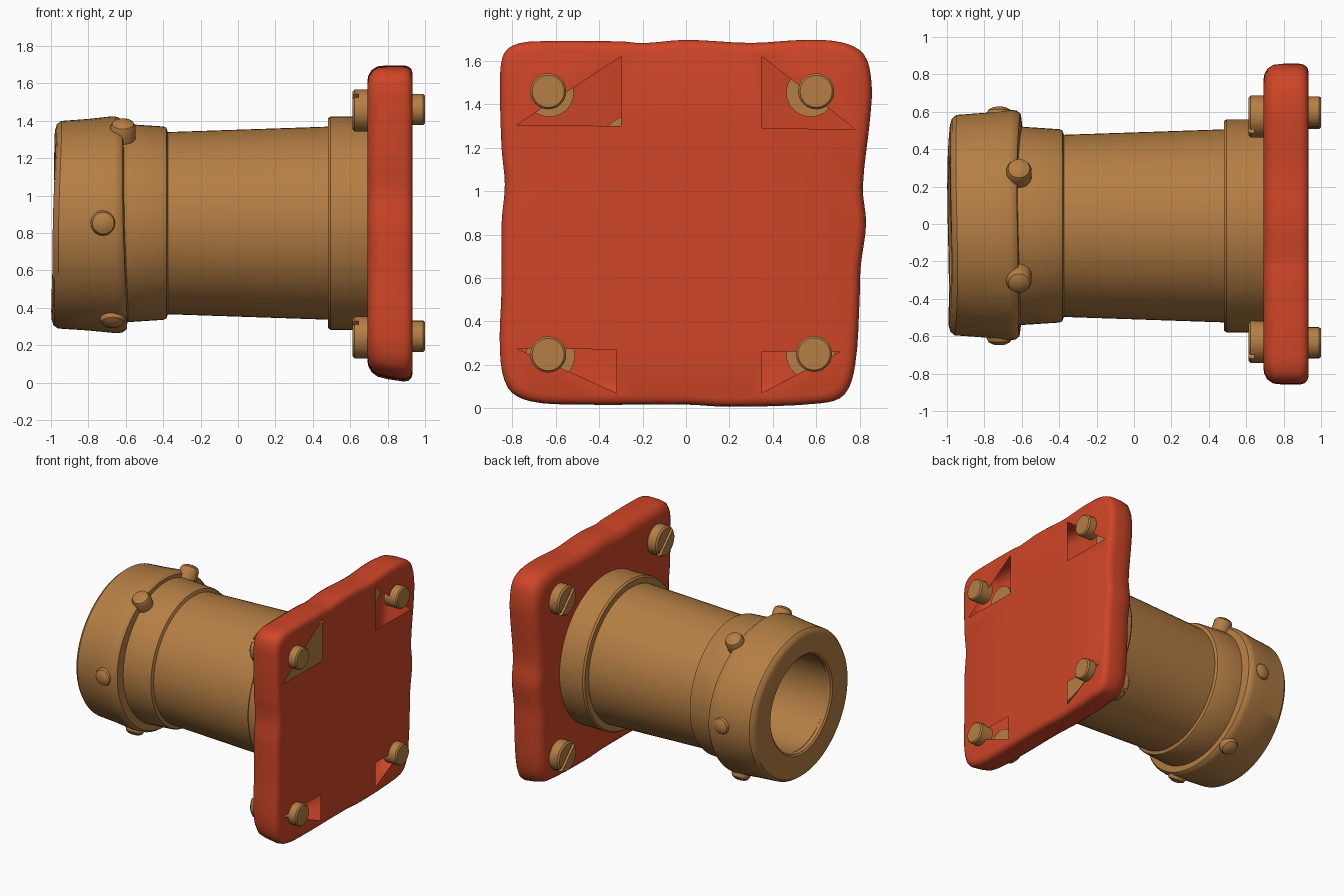
import bpy, bmesh, math
from mathutils import Vector, Matrix

if "Cube" in bpy.data.objects:
    bpy.data.objects.remove(bpy.data.objects["Cube"])

CY, CZ = -0.01, 0.853      # pipe axis


def material(name, rgb):
    m = bpy.data.materials.new(name)
    m.diffuse_color = (*rgb, 1)
    m.use_nodes = True
    m.node_tree.nodes["Principled BSDF"].inputs["Base Color"].default_value = m.diffuse_color
    return m


BRASS = material("brown_brass", (0.46, 0.21, 0.058))
RED = material("red_paint", (0.62, 0.06, 0.02))


def finish(bm, name, mat, angle=35, fix=True):
    if fix:
        bmesh.ops.recalc_face_normals(bm, faces=bm.faces)
    me = bpy.data.meshes.new(name)
    bm.to_mesh(me)
    bm.free()
    me.materials.append(mat)
    me.shade_smooth()
    me.set_sharp_from_angle(angle=math.radians(angle))
    ob = bpy.data.objects.new(name, me)
    bpy.context.collection.objects.link(ob)
    return ob


def bridge(bm, a, b):
    n = len(a)
    for i in range(n):
        j = (i + 1) % n
        bm.faces.new((a[i], a[j], b[j], b[i]))


def lathe(name, profile, centre, shape=None, n=64, caps=(True, True), mat=BRASS):
    """Revolve (x, radius) points around an x-directed axis."""
    bm = bmesh.new()
    rings = []
    for x, r in profile:
        ring = []
        for i in range(n):
            a = 2 * math.pi * i / n
            p = Vector((x, r * math.cos(a), r * math.sin(a)))
            if shape:
                p = shape(p, a)
            ring.append(bm.verts.new(p + Vector((0, *centre))))
        rings.append(ring)
    for a, b in zip(rings, rings[1:]):
        bridge(bm, a, b)
    if caps[0]:
        bm.faces.new(rings[0])
    if caps[1]:
        bm.faces.new(rings[-1])
    return finish(bm, name, mat)


# Pipe: bore, collar, tapered body and base ring in one profile
lathe("pipe", [(0.62, 0.35), (-0.95, 0.36), (-0.95, 0.515), (-0.60, 0.53), (-0.40, 0.517),
               (-0.383, 0.51), (-0.375, 0.487), (0.48, 0.516), (0.481, 0.56), (0.495, 0.57),
               (0.72, 0.57)], (CY, CZ))


# Uneven mouth band
def uneven(p, a):
    t = (p.x + 0.98) / 0.38
    s = p.z / 0.57
    r = 1 + 0.008 * math.sin(3 * a + 1)
    k = 1 if math.hypot(p.y, p.z) > 0.4 else 0
    x = p.x + (1 - t) * 0.010 * s - t * 0.014 * s + 0.004 * math.cos(3 * a)
    return Vector((x, p.y * (1 + 0.03 * k) * r, (p.z * (1 - 0.03 * k) - 0.006 * k) * r))


lathe("mouth_band", [(-0.93, 0.36), (-0.975, 0.362), (-0.985, 0.375), (-0.986, 0.525),
                     (-0.978, 0.553), (-0.955, 0.572), (-0.80, 0.583), (-0.66, 0.598),
                     (-0.63, 0.594), (-0.61, 0.578), (-0.60, 0.50)],
      (CY, CZ), uneven, caps=(False, False))

# Six domed rivets around the band
for i, x in enumerate((-0.72, -0.615, -0.615, -0.72, -0.67, -0.67)):
    ob = lathe("band_rivet", [(0.52, 0.068), (0.60, 0.068), (0.622, 0.058), (0.634, 0.035),
                              (0.638, 0.012)], (0, 0), n=20)
    a = math.radians(60 * i)
    out = 0.0 if i in (0, 3) else -0.008
    d = Vector((0, math.cos(a), math.sin(a)))
    side = Vector((1, 0, 0))
    m = Matrix((d, side, d.cross(side))).transposed().to_4x4()
    ob.data.transform(Matrix.Translation(Vector((x, CY, CZ)) + d * out) @ m)

# Flange plate: hand-shaped outline, rounded rim, open triangular pockets at the back
outline = [(-0.80, 1.67), (-0.70, 1.69), (-0.3, 1.69), (-0.2, 1.682), (0, 1.697), (0.3, 1.683),
           (0.55, 1.697), (0.72, 1.685), (0.82, 1.63), (0.855, 1.5), (0.85, 1.35), (0.815, 1.02),
           (0.83, 0.85), (0.805, 0.65), (0.80, 0.5), (0.78, 0.2), (0.73, 0.06), (0.62, 0.02),
           (0.2, 0.004), (0, 0.014), (-0.5, 0.014), (-0.72, 0.03), (-0.82, 0.09), (-0.857, 0.25),
           (-0.85, 0.55), (-0.85, 0.85), (-0.835, 1.03), (-0.85, 1.2), (-0.857, 1.5),
           (-0.845, 1.62)]


def smooth_loop(pts, steps=4):
    res, n = [], len(pts)
    P = [Vector(p) for p in pts]
    for i in range(n):
        a, b, c, d = P[i - 1], P[i], P[(i + 1) % n], P[(i + 2) % n]
        # limit tangents so long and short spans do not overshoot
        span = (c - b).length
        t0 = (c - a).normalized() * span
        t1 = (d - b).normalized() * span
        for s in range(steps):
            t = s / steps
            res.append(b * (2*t**3 - 3*t**2 + 1) + t0 * (t**3 - 2*t**2 + t)
                       + c * (3*t**2 - 2*t**3) + t1 * (t**3 - t**2))
    return res


loop = smooth_loop(outline)
bm = bmesh.new()
rings = []
for x, inset in [(0.692, 0.085), (0.697, 0.055), (0.715, 0.025), (0.745, 0.006), (0.80, 0),
                 (0.885, 0), (0.91, 0.006), (0.926, 0.02), (0.933, 0.042)]:
    k = 1 - inset / 0.85
    ring = []
    for p in loop:
        y, z = p.x * k, 0.85 + (p.y - 0.85) * k
        z += 0.03 * max(0, 0.9 - x) / 0.2 * max(0, 0.85 - z) / 0.85
        ring.append(bm.verts.new((x, y, z)))
    rings.append(ring)
for a, b in zip(rings, rings[1:]):
    bridge(bm, b, a)
bm.faces.new(rings[0])
edges = [bm.edges.get((rings[-1][i - 1], rings[-1][i])) for i in range(len(loop))]
for tri in [((-0.30, 1.62), (-0.30, 1.30), (-0.78, 1.305)),
            ((0.35, 1.62), (0.35, 1.29), (0.78, 1.285)),
            ((-0.78, 0.275), (-0.32, 0.27), (-0.32, 0.07)),
            ((0.35, 0.26), (0.71, 0.26), (0.35, 0.07))]:
    v = [bm.verts.new((0.933, *p)) for p in tri]
    edges += [bm.edges.new((v[i - 1], v[i])) for i in range(3)]
bmesh.ops.triangle_fill(bm, edges=edges, use_beauty=True, normal=(1, 0, 0))
finish(bm, "flange_plate", RED, 40)


# Slotted bolt heads in front of the plate, plain bolt ends behind it
def slotted_top(name, y, z, r, x0, x1, half):
    bm = bmesh.new()
    a0 = math.asin(half / r)
    turn = math.radians(135)          # slot runs diagonally
    for side in (0, math.pi):
        rows = []
        for x, rr in ((x0, r), (x1 + 0.012, r), (x1, r - 0.012)):
            row = []
            for i in range(17):
                a = a0 + (math.pi - 2 * a0) * i / 16
                u, w = rr * math.cos(a), max(half, rr * math.sin(a))
                c, s = math.cos(turn + side), math.sin(turn + side)
                row.append(bm.verts.new((x, y + u * c - w * s, z + u * s + w * c)))
            rows.append(row)
        for a, b in zip(rows, rows[1:]):
            bridge(bm, a, b)
        bm.faces.new(rows[0])
        bm.faces.new(rows[-1])
    finish(bm, name, BRASS)


for hy, ny, z in ((0.575, 0.60, 1.46), (-0.63, -0.635, 1.46),
                  (0.575, 0.59, 0.25), (-0.625, -0.635, 0.247)):
    lathe("bolt_head", [(0.645, 0.113), (0.75, 0.113)], (hy, z - 0.005), n=32)
    slotted_top("bolt_head_slotted_top", hy, z - 0.005, 0.113, 0.645, 0.612, 0.014)
    lathe("bolt_end", [(0.89, 0.083), (0.99, 0.083), (1.0, 0.074)], (ny, z), n=32)
